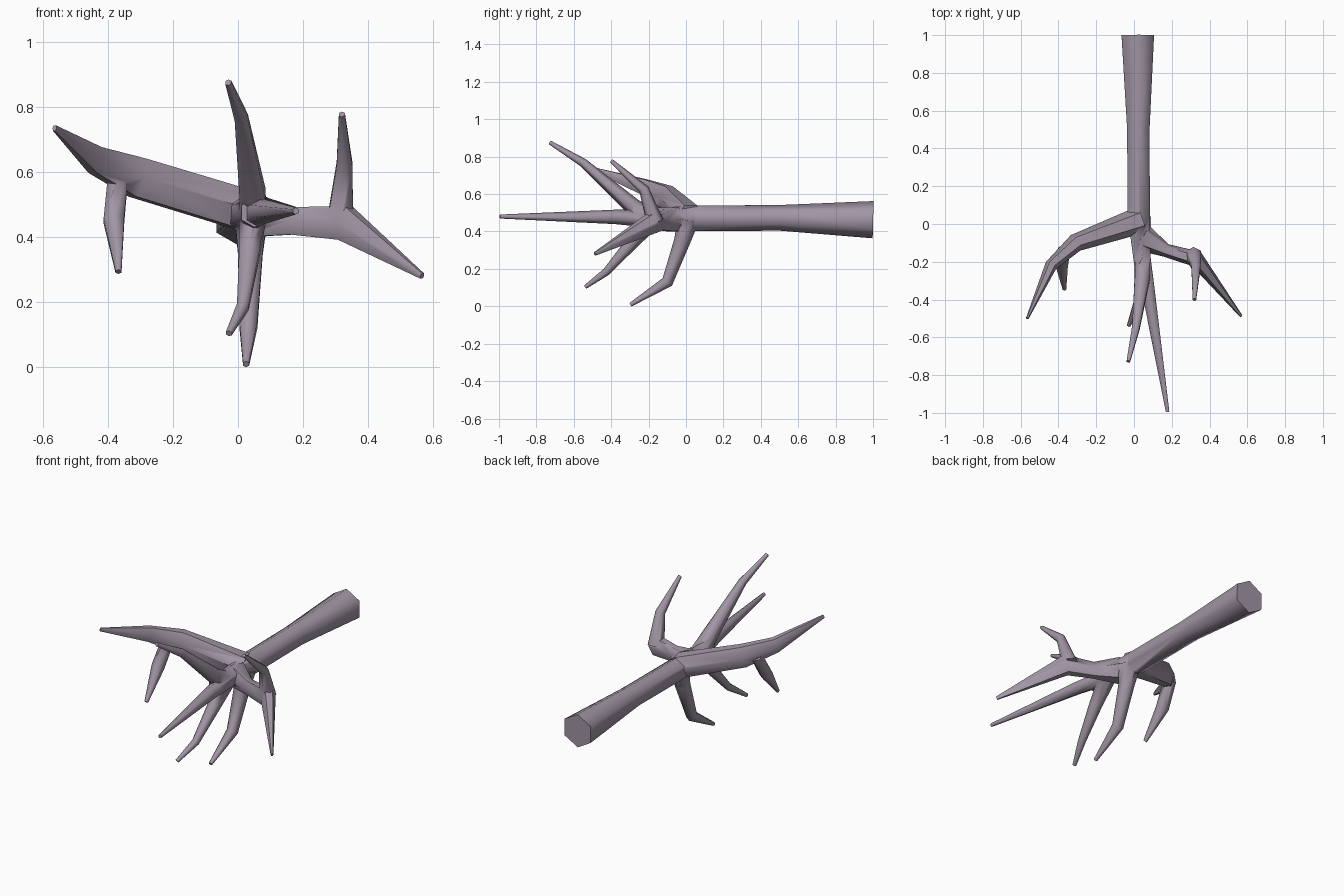
import bpy, bmesh, math
from mathutils import Vector

if "Cube" in bpy.data.objects:
    bpy.data.objects.remove(bpy.data.objects["Cube"])

bark = bpy.data.materials.new("grey mauve bark")
bark.diffuse_color = (0.36, 0.305, 0.375, 1)
bark.use_nodes = True
bark.node_tree.nodes["Principled BSDF"].inputs["Base Color"].default_value = bark.diffuse_color
X, Z = Vector.Fill(3, 0), Vector.Fill(3, 0)
X.x = Z.z = 1
TIP = 0.01
SIDES = 6


def limb(name, pts, ref=X, flat=1):
    """Tapered closed tube through x, y, z, radius; past the base it is squashed by flat."""
    bm = bmesh.new()
    pos = [Vector(p[:3]) for p in pts]
    steps = [(b - a).normalized() for a, b in zip(pos, pos[1:])]
    rings = []
    for i, c in enumerate(pos):
        r = pts[i][3] if len(pts[i]) > 3 else TIP
        t = (steps[max(i - 1, 0)] + steps[min(i, len(steps) - 1)]).normalized()
        u = (ref - t * ref.dot(t)).normalized()
        v = t.cross(u) * (flat if i else 1)
        angles = [math.tau * (k + 0.5) / SIDES for k in range(SIDES)]
        rings.append([bm.verts.new(c + (u * math.cos(a) + v * math.sin(a)) * r * 1.07)
                      for a in angles])
    for a, b in zip(rings, rings[1:]):
        for k in range(SIDES):
            bm.faces.new((a[k - 1], a[k], b[k], b[k - 1]))
    bm.faces.new(rings[0])
    bm.faces.new(rings[-1])
    bmesh.ops.recalc_face_normals(bm, faces=bm.faces)
    me = bpy.data.meshes.new(name)
    bm.to_mesh(me)
    bm.free()
    me.materials.append(bark)
    ob = bpy.data.objects.new(name, me)
    bpy.context.collection.objects.link(ob)
    return ob


# main stem, flared at the cut end
stem = limb("bare_branch", [(.02, 1, .463, .093), (.023, .5, .473, .064),
                            (.025, .05, .47, .064), (.05, -.29, .475, .042)])
crotch = (.045, -.17, .467, .045)   # the three front branches start here

limbs = [
    # left fork and its hanging twig
    limb("left_fork", [(.03, .02, .48, .067), (-.31, -.1, .583, .066),
                       (-.44, -.22, .637, .045), (-.565, -.5, .735)], Z, .68),
    limb("left_twig", [(-.37, -.14, .58, .033), (-.382, -.215, .45, .034),
                       (-.368, -.345, .293)]),
    # right fork and its rising twig
    limb("right_fork", [(.04, -.07, .465, .07), (.17, -.14, .45, .046),
                        (.33, -.185, .443, .057), (.567, -.487, .28)], Z, .72),
    limb("right_twig", [(.315, -.165, .45, .043), (.328, -.225, .625, .026),
                        (.32, -.4, .778)]),
    # lower branch
    limb("lower_branch", [(.04, .01, .46, .055), (.038, -.02, .35, .041),
                          (.032, -.1, .13, .03), (.025, -.297, .008)]),
    # three front branches
    limb("front_branch", [crotch, (.08, -.38, .478, .036), (.178, -.995, .48)]),
    limb("upper_front_branch", [crotch, (.045, -.28, .53, .043), (.01, -.55, .768, .022),
                                (-.03, -.728, .876)]),
    limb("lower_front_branch", [crotch, (.035, -.28, .35, .034), (.015, -.425, .185, .02),
                                (-.028, -.538, .103)]),
]

# weld all limbs into one surface
bpy.context.view_layer.objects.active = stem
stem.select_set(True)
for ob in limbs:
    mod = stem.modifiers.new(ob.name, 'BOOLEAN')
    mod.operation = 'UNION'
    mod.solver = 'EXACT'
    mod.object = ob
    bpy.ops.object.modifier_apply(modifier=mod.name)
    bpy.data.objects.remove(ob)
bpy.ops.object.shade_smooth_by_angle(angle=math.radians(62))
